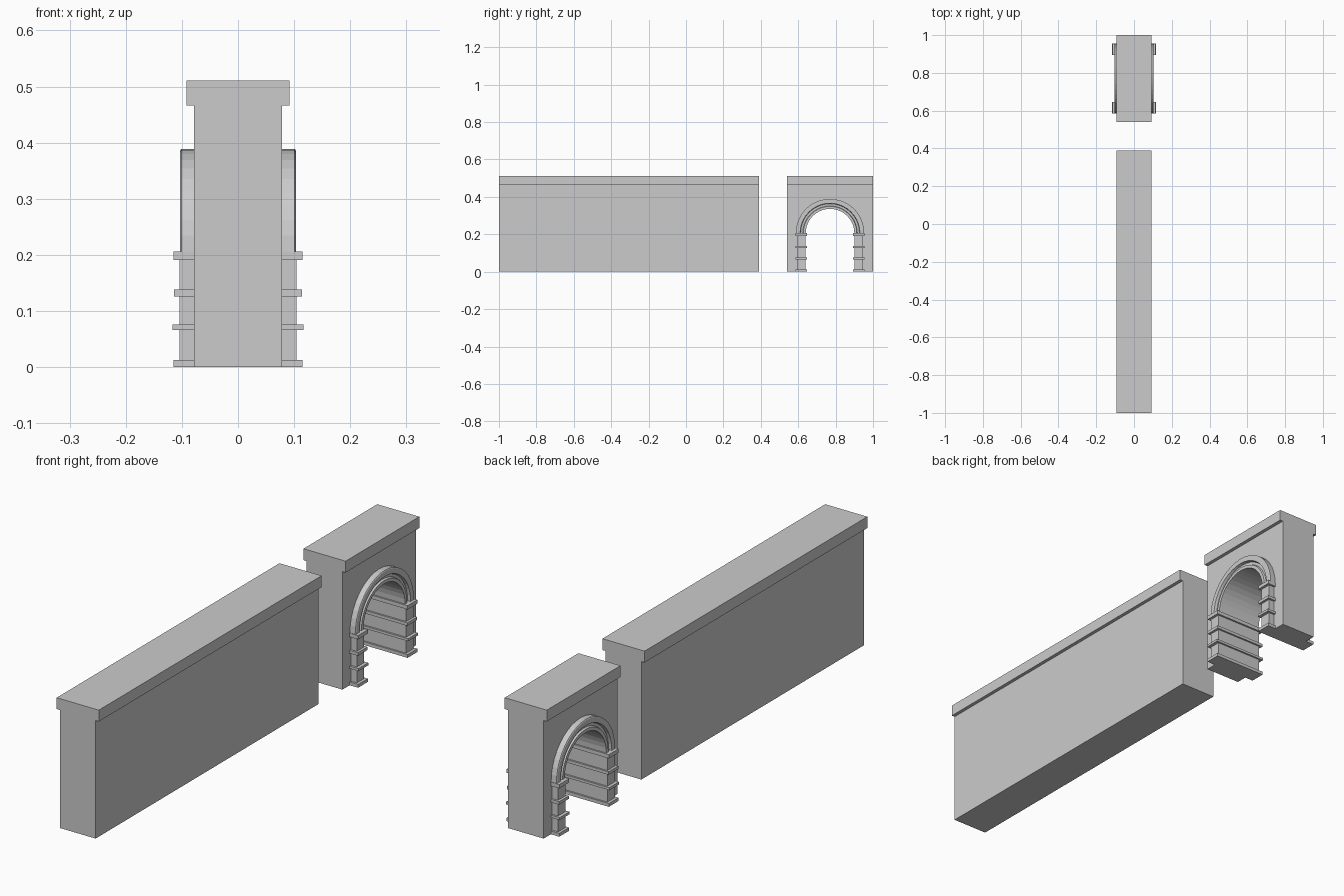
import bpy, bmesh, math

if "Cube" in bpy.data.objects:
    bpy.data.objects.remove(bpy.data.objects["Cube"])

CY, CZ = 0.77, 0.206      # arch centre
R_IN, SEG = 0.132, 20     # opening radius, arch sides


def finish(name, bm):
    bmesh.ops.recalc_face_normals(bm, faces=bm.faces)
    me = bpy.data.meshes.new(name)
    bm.to_mesh(me)
    bm.free()
    ob = bpy.data.objects.new(name, me)
    bpy.context.collection.objects.link(ob)
    return ob


def box(name, hx, y0, y1, z0, z1):
    bm = bmesh.new()
    bmesh.ops.create_cube(bm, size=1)
    for v in bm.verts:
        v.co = (v.co.x * 2 * hx, (y0 + y1) / 2 + v.co.y * (y1 - y0),
                (z0 + z1) / 2 + v.co.z * (z1 - z0))
    return finish(name, bm)


def extrude_x(name, pts, hx):
    bm = bmesh.new()
    face = bm.faces.new([bm.verts.new((-hx, y, z)) for y, z in pts])
    ext = bmesh.ops.extrude_face_region(bm, geom=[face])
    for v in ext["geom"]:
        if isinstance(v, bmesh.types.BMVert):
            v.co.x = hx
    bmesh.ops.triangulate(bm, faces=[f for f in bm.faces if len(f.verts) > 4])
    return finish(name, bm)


def arc(r, i):
    a = math.pi * i / SEG
    return CY + r * math.cos(a), CZ + r * math.sin(a)


# Long wall and its coping
box("long_wall", 0.078, -1.0, 0.39, 0, 0.466)
box("long_wall_coping", 0.092, -1.0, 0.39, 0.466, 0.511)

# Gate wall with arched opening
outline = [(0.54, 0), (0.54, 0.466), (1.0, 0.466), (1.0, 0), (CY + R_IN, 0)]
outline += [arc(R_IN, i) for i in range(SEG + 1)] + [(CY - R_IN, 0)]
extrude_x("gate_wall", outline, 0.078)
box("gate_coping", 0.092, 0.54, 1.0, 0.466, 0.511)

# Stepped moulding around the arch (radius, x), swept through a half circle
half = [(0.183, 0.101), (0.180, 0.103), (0.160, 0.103), (0.157, 0.092),
        (0.146, 0.092), (0.143, 0.100), (0.130, 0.100)]
profile = half + [(r, -x) for r, x in reversed(half)]
bm = bmesh.new()
rings = [[bm.verts.new((x, *arc(r, i))) for r, x in profile] for i in range(SEG + 1)]
n = len(profile)
for a, b in zip(rings, rings[1:]):
    for k in range(n):
        bm.faces.new((a[k], a[(k + 1) % n], b[(k + 1) % n], b[k]))
bm.faces.new(rings[0])
bm.faces.new(rings[-1])
finish("arch_moulding", bm)

# Jamb pillars with projecting bands running through the opening
bands = [(0, 0.013, 0.115), (0.066, 0.076, 0.117),
         (0.126, 0.138, 0.114), (0.191, 0.206, 0.115)]
for side, s in (("near", -1), ("far", 1)):
    def span(a, b):
        return sorted((CY + s * a, CY + s * b))
    box(f"{side}_pillar", 0.104, *span(0.131, 0.177), 0, 0.2)
    for i, (z0, z1, hx) in enumerate(bands):
        box(f"{side}_pillar_band_{i + 1}", hx, *span(0.124, 0.185), z0, z1)
